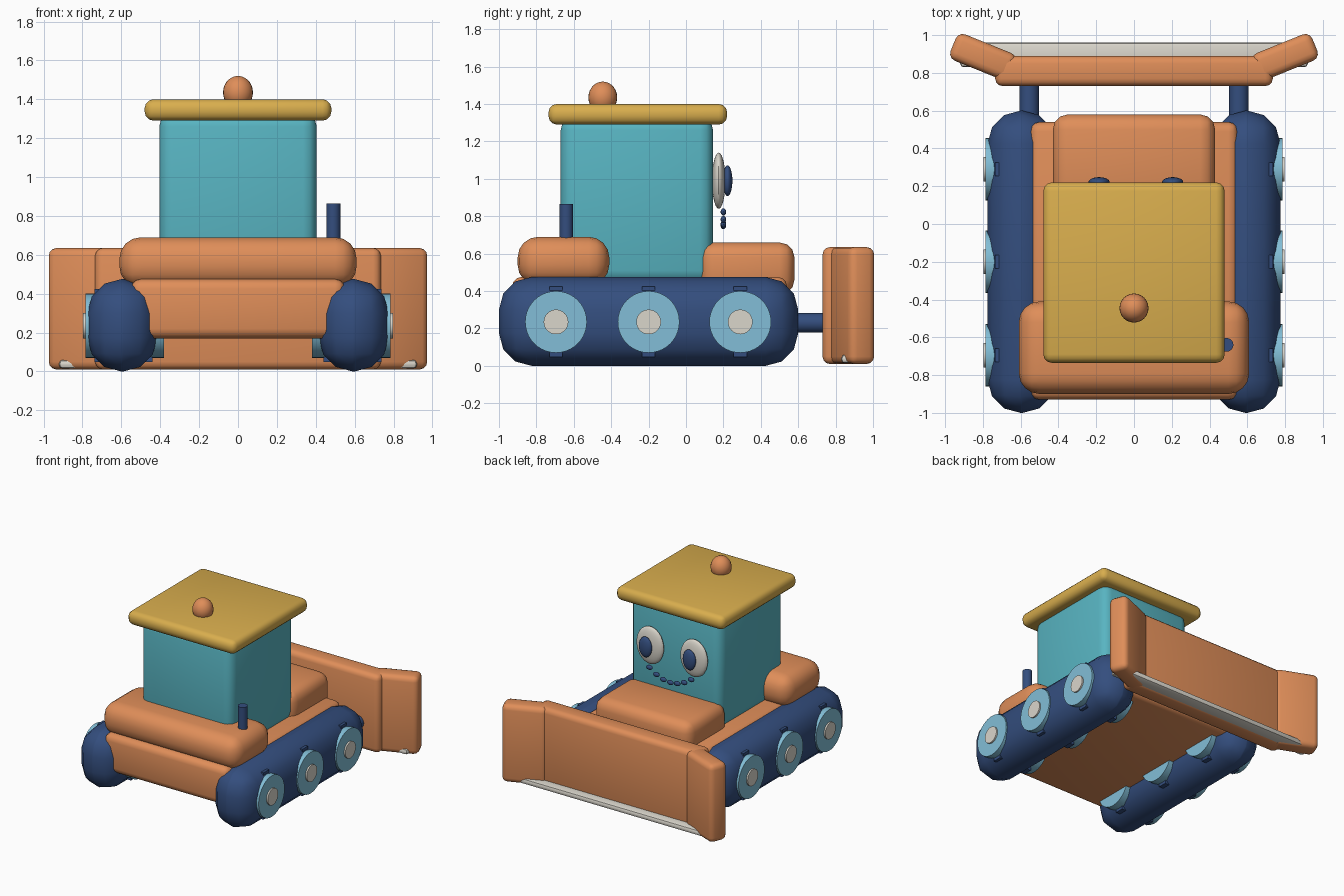
import bpy, bmesh, math
from mathutils import Matrix, Vector

if "Cube" in bpy.data.objects:
    bpy.data.objects.remove(bpy.data.objects["Cube"])


def material(name, rgb):
    m = bpy.data.materials.new(name)
    m.diffuse_color = (*rgb, 1)
    m.use_nodes = True
    m.node_tree.nodes["Principled BSDF"].inputs["Base Color"].default_value = m.diffuse_color
    return m


ORANGE = material("orange", (0.74, 0.27, 0.10))
TEAL = material("teal", (0.098, 0.46, 0.54))
NAVY = material("navy", (0.034, 0.076, 0.209))
YELLOW = material("yellow", (0.69, 0.42, 0.075))
BLUE = material("light blue", (0.223, 0.515, 0.679))
WHITE = material("off white", (0.70, 0.67, 0.60))


def finish(name, bm, mat, angle=40):
    bmesh.ops.recalc_face_normals(bm, faces=bm.faces)
    mesh = bpy.data.meshes.new(name)
    bm.to_mesh(mesh)
    bm.free()
    mesh.materials.append(mat)
    ob = bpy.data.objects.new(name, mesh)
    bpy.context.collection.objects.link(ob)
    bpy.ops.object.select_all(action='DESELECT')
    ob.select_set(True)
    bpy.context.view_layer.objects.active = ob
    bpy.ops.object.shade_smooth_by_angle(angle=math.radians(angle))
    return ob


def box(name, mat, x, y, z, bevel=0, segments=3, turn=0):
    """Rounded box from (min, max) ranges, turned about its own vertical axis."""
    lo, hi = Vector((x[0], y[0], z[0])), Vector((x[1], y[1], z[1]))
    bm = bmesh.new()
    bmesh.ops.create_cube(bm, size=1, matrix=Matrix.Diagonal((*(hi - lo), 1)))
    if bevel:
        bmesh.ops.bevel(bm, geom=bm.edges[:], offset=bevel, segments=segments,
                        profile=0.5, affect='EDGES', clamp_overlap=True)
    bm.transform(Matrix.Translation((lo + hi) / 2) @ Matrix.Rotation(turn, 4, 'Z'))
    return finish(name, bm, mat)


def cylinder(name, mat, centre, radius, length, axis='Z', sides=32):
    rot = {'X': Matrix.Rotation(math.pi / 2, 4, 'Y'),
           'Y': Matrix.Rotation(math.pi / 2, 4, 'X'),
           'Z': Matrix.Identity(4)}[axis]
    bm = bmesh.new()
    bmesh.ops.create_cone(bm, cap_ends=True, segments=sides, radius1=radius,
                          radius2=radius, depth=length,
                          matrix=Matrix.Translation(centre) @ rot)
    return finish(name, bm, mat)


def ellipsoid(name, mat, centre, radii, u=24, v=14):
    bm = bmesh.new()
    bmesh.ops.create_uvsphere(bm, u_segments=u, v_segments=v, radius=1,
                              matrix=Matrix.Translation(centre) @ Matrix.Diagonal((*radii, 1)))
    return finish(name, bm, mat)


# Hull, engine cover and hood
box("body", ORANGE, (-0.55, 0.55), (-0.93, 0.54), (0.17, 0.475), 0.05)
box("engine_cover", ORANGE, (-0.61, 0.61), (-0.90, -0.41), (0.43, 0.69), 0.11, 4)
box("hood", ORANGE, (-0.43, 0.43), (0.07, 0.58), (0.38, 0.66), 0.08)

# Cab, roof, beacon and exhaust
box("cab", TEAL, (-0.405, 0.405), (-0.67, 0.145), (0.44, 1.33), 0.07)
box("roof", YELLOW, (-0.48, 0.48), (-0.735, 0.22), (1.29, 1.40), 0.045)
ellipsoid("beacon", ORANGE, (0, -0.445, 1.435), (0.077, 0.077, 0.085))
cylinder("exhaust", NAVY, (0.49, -0.64, 0.74), 0.036, 0.25)

# Running gear on both sides
for side, s in (("left", -1), ("right", 1)):
    def span(a, b):
        return tuple(sorted((s * a, s * b)))
    box(f"track_{side}", NAVY, span(0.415, 0.775), (-1.0, 0.6), (0, 0.475), 0.175, 3)
    for i, y in enumerate((-0.695, -0.2, 0.29), 1):
        cylinder(f"wheel_{side}_{i}", BLUE, (s * 0.583, y, 0.235), 0.165, 0.405, 'X', 40)
        cylinder(f"hub_{side}_{i}", WHITE, (s * 0.75, y, 0.235), 0.066, 0.095, 'X')
        box(f"lug_{side}_{i}", NAVY, span(0.44, 0.737), (y - 0.035, y + 0.035), (0.048, 0.424))
    cylinder(f"push_arm_{side}", NAVY, (s * 0.555, 0.66, 0.23), 0.052, 0.30, 'Y')
    box(f"blade_wing_{side}", ORANGE, span(0.63, 0.97), (0.81, 0.96), (0.01, 0.635),
        0.04, 3, s * math.radians(22))

# Blade and its cutting edge
box("blade", ORANGE, (-0.735, 0.735), (0.73, 0.89), (0.01, 0.635), 0.04)
box("cutting_edge", WHITE, (-0.92, 0.92), (0.83, 0.96), (0.015, 0.06), 0.018, 2)

# Face: eyes, pupils and a beaded smile
for side, s in (("left", -1), ("right", 1)):
    ellipsoid(f"eye_{side}", WHITE, (s * 0.195, 0.175, 0.99), (0.12, 0.036, 0.15))
    ellipsoid(f"pupil_{side}", NAVY, (s * 0.195 + 0.01, 0.222, 0.99), (0.056, 0.026, 0.082))
for i in range(7):
    t = (i - 3) / 3
    ellipsoid(f"smile_bead_{i + 1}", NAVY, (0.185 * t, 0.2, 0.75 + 0.073 * t * t),
              (0.028, 0.015, 0.019), 12, 8)
